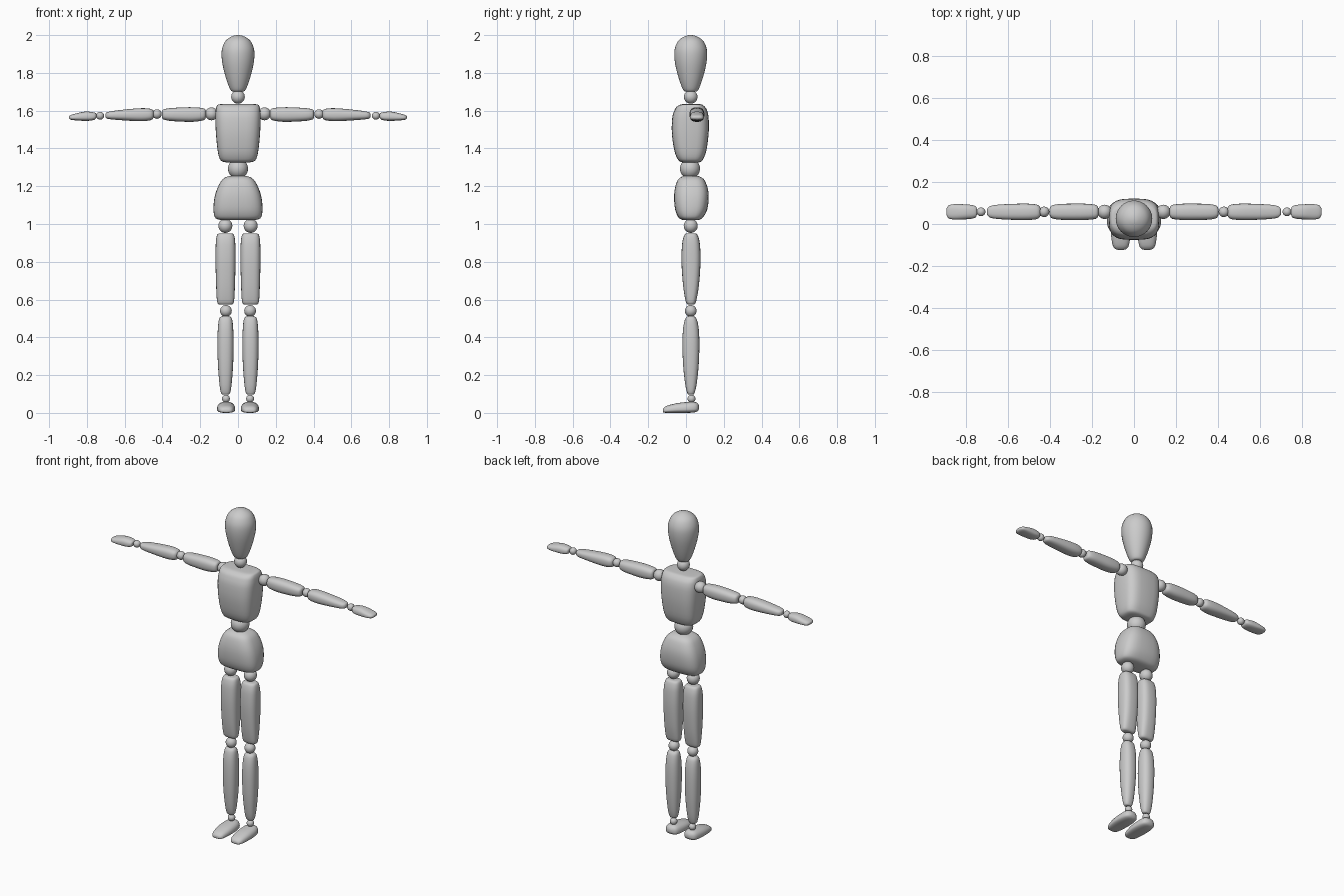
import bpy, bmesh, math
from mathutils import Vector

mat = bpy.data.materials.new("light_grey")
mat.diffuse_color = (0.6, 0.6, 0.6, 1)
SEG, SUB = 32, 3
YC = 0.025     # depth of the body axis
YA = 0.058     # depth of the arm axis


def finish(name, bm, mirror):
    bmesh.ops.recalc_face_normals(bm, faces=bm.faces)
    me = bpy.data.meshes.new(name)
    bm.to_mesh(me)
    bm.free()
    me.materials.append(mat)
    for p in me.polygons:
        p.use_smooth = True
    ob = bpy.data.objects.new(name, me)
    bpy.context.collection.objects.link(ob)
    if mirror:
        ob.modifiers.new("mirror", 'MIRROR').use_mirror_merge = False
    return ob


def smooth(rows):
    """Catmull-Rom interpolation between the given sections."""
    v = [Vector(r) for r in rows]
    out = []
    for i in range(len(v) - 1):
        a, b, c, d = v[max(i - 1, 0)], v[i], v[i + 1], v[min(i + 2, len(v) - 1)]
        for k in range(SUB):
            t = k / SUB
            out.append(0.5 * (2 * b + (c - a) * t + (2 * a - 5 * b + 4 * c - d) * t * t
                              + (3 * b - a - 3 * c + d) * t ** 3))
    return out + [v[-1]]


def loft(name, axis, rows, centre=0.0, power=2.0, mid=0.5, mirror=False):
    """Rows are (position on axis, half width, low, high); sections are superellipses."""
    bm = bmesh.new()
    rings = []
    for pos, w, lo, hi in smooth(rows):
        m = lo + (hi - lo) * mid
        ring = []
        for i in range(SEG):
            a = 2 * math.pi * i / SEG
            c, s = math.cos(a), math.sin(a)
            u = centre + w * math.copysign(abs(c) ** (2 / power), c)
            r = abs(s) ** (2 / power)
            h = m + (hi - m) * r if s > 0 else m - (m - lo) * r
            co = {'Z': (u, h, pos), 'X': (pos, u, h), 'Y': (u, pos, h)}[axis]
            ring.append(bm.verts.new(co))
        rings.append(ring)
    for r0, r1 in zip(rings, rings[1:]):
        for i in range(SEG):
            j = (i + 1) % SEG
            bm.faces.new((r0[i], r0[j], r1[j], r1[i]))
    bm.faces.new(rings[0])
    bm.faces.new(rings[-1])
    return finish(name, bm, mirror)


def ball(name, loc, r, mirror=False):
    bm = bmesh.new()
    bmesh.ops.create_uvsphere(bm, u_segments=24, v_segments=16, radius=r)
    bmesh.ops.translate(bm, verts=bm.verts, vec=loc)
    return finish(name, bm, mirror)


# Head, neck, chest, waist, pelvis
head = [(1.70, .022), (1.705, .036), (1.73, .049), (1.78, .066), (1.84, .081), (1.89, .087),
        (1.93, .084), (1.965, .069), (1.985, .048), (1.997, .022), (2.0, .004)]
loft("head", 'Z', [(z, r, YC - r, YC + r) for z, r in head])
ball("neck_joint", (0, YC, 1.673), 0.036)
loft("chest", 'Z', [
    (1.325, .05, -.01, .06), (1.33, .08, -.03, .08), (1.345, .097, -.045, .092),
    (1.39, .108, -.062, .108), (1.48, .117, -.075, .12), (1.56, .12, -.073, .12),
    (1.60, .118, -.062, .112), (1.62, .114, -.05, .10), (1.632, .106, -.03, .085),
    (1.635, .08, -.01, .07)], power=3.3)
ball("waist_joint", (0, 0.021, 1.293), 0.053)
loft("pelvis", 'Z', [
    (1.02, .08, -.01, .06), (1.024, .105, -.025, .075), (1.037, .123, -.042, .092),
    (1.075, .13, -.057, .112), (1.13, .126, -.063, .12), (1.18, .113, -.06, .117),
    (1.225, .091, -.048, .102), (1.245, .07, -.032, .085), (1.255, .045, -.01, .062)], power=3)

# Legs
ball("hip_joint", (0.067, YC, 0.99), 0.037, True)
loft("thigh", 'Z', [
    (.573, .028, .012, .040), (.578, .040, .004, .048), (.60, .046, -.004, .056),
    (.68, .050, -.016, .069), (.80, .053, -.024, .077), (.89, .052, -.021, .074),
    (.93, .048, -.013, .066), (.947, .041, -.004, .057), (.951, .028, .008, .045)],
    centre=0.066, power=2.8, mirror=True)
ball("knee_joint", (0.064, YC, 0.54), 0.031, True)
loft("shin", 'Z', [
    (.097, .014, .014, .038), (.105, .024, .007, .045), (.15, .032, -.004, .056),
    (.25, .040, -.015, .067), (.36, .043, -.019, .071), (.44, .041, -.016, .068),
    (.49, .036, -.007, .059), (.507, .028, .003, .049), (.512, .016, .013, .039)],
    centre=0.066, power=2.4, mirror=True)
ball("ankle_joint", (0.064, 0.029, 0.075), 0.021, True)
loft("foot", 'Y', [
    (-.123, .015, .006, .018), (-.118, .028, .002, .026), (-.10, .039, 0, .038),
    (-.05, .047, 0, .051), (0, .048, 0, .057), (.04, .043, .002, .059),
    (.06, .032, .008, .052), (.069, .012, .02, .038)],
    centre=0.063, power=2.5, mid=0.35, mirror=True)

# Arms
ball("shoulder_joint", (0.14, YA, 1.583), 0.034, True)
loft("upper_arm", 'X', [
    (.17, .016, 1.567, 1.597), (.174, .027, 1.556, 1.608), (.19, .035, 1.547, 1.614),
    (.24, .039, 1.541, 1.618), (.30, .039, 1.542, 1.617), (.36, .037, 1.546, 1.613),
    (.39, .031, 1.552, 1.608), (.40, .022, 1.558, 1.602), (.403, .012, 1.568, 1.592)],
    centre=YA, power=2.5, mirror=True)
ball("elbow_joint", (0.429, YA, 1.582), 0.025, True)
loft("forearm", 'X', [
    (.446, .014, 1.57, 1.592), (.45, .025, 1.558, 1.602), (.465, .035, 1.549, 1.61),
    (.51, .039, 1.544, 1.613), (.58, .038, 1.547, 1.608), (.65, .034, 1.552, 1.6),
    (.685, .028, 1.556, 1.594), (.698, .018, 1.561, 1.589), (.702, .01, 1.568, 1.581)],
    centre=YA, power=2.5, mirror=True)
ball("wrist_joint", (0.73, YA, 1.573), 0.021, True)
loft("hand", 'X', [
    (.75, .014, 1.565, 1.582), (.755, .026, 1.555, 1.588), (.775, .033, 1.548, 1.593),
    (.81, .036, 1.546, 1.595), (.85, .037, 1.548, 1.587), (.88, .033, 1.551, 1.579),
    (.892, .022, 1.556, 1.573), (.895, .01, 1.561, 1.569)],
    centre=YA, power=2.5, mid=0.4, mirror=True)
